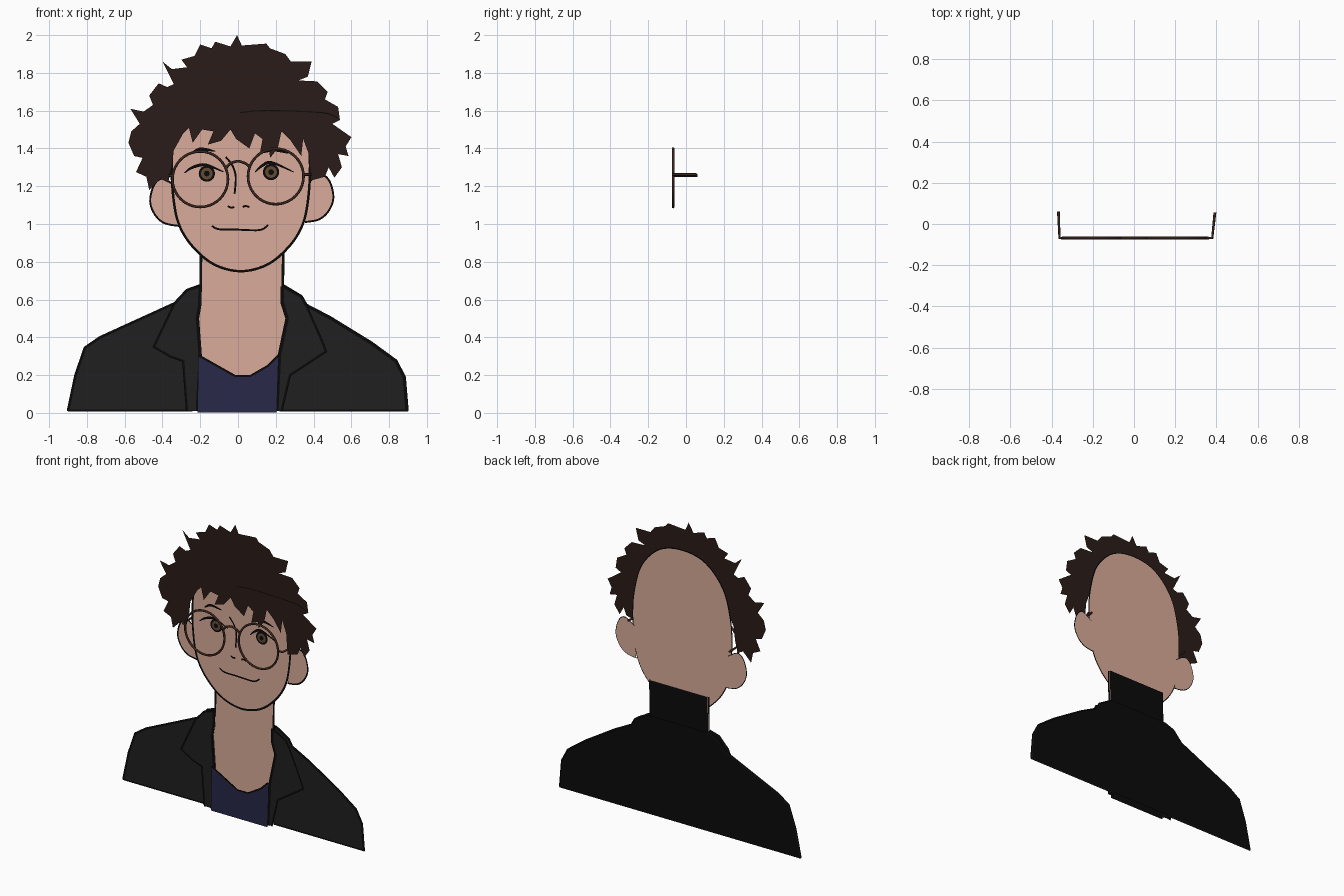
import bpy, bmesh, math
from mathutils import Vector

if "Cube" in bpy.data.objects:
    bpy.data.objects.remove(bpy.data.objects["Cube"])


def mat(name, r, g, b):
    m = bpy.data.materials.new(name)
    m.diffuse_color = (r, g, b, 1)
    m.use_nodes = True
    m.node_tree.nodes["Principled BSDF"].inputs["Base Color"].default_value = m.diffuse_color
    return m


SKIN = mat("skin", .70, .41, .32)
HAIR = mat("hair", .023, .012, .009)
INK = mat("ink", .003, .003, .003)
CLOTH = mat("cloth", .014, .014, .014)
NAVY = mat("navy", .021, .021, .065)
FRAME = mat("frame", .045, .02, .014)
IRIS = mat("iris", .13, .07, .03)


def finish(bm, name, m):
    me = bpy.data.meshes.new(name)
    bm.to_mesh(me)
    bm.free()
    me.materials.append(m)
    ob = bpy.data.objects.new(name, me)
    bpy.context.collection.objects.link(ob)
    return ob


def smooth(pts, closed=False, n=5):
    """Catmull-Rom curve through the points."""
    k = len(pts)
    at = (lambda i: Vector(pts[i % k])) if closed else (lambda i: Vector(pts[max(0, min(k - 1, i))]))
    out = []
    for i in range(k if closed else k - 1):
        a, b, c, d = at(i - 1), at(i), at(i + 1), at(i + 2)
        for j in range(n):
            t = j / n
            out.append(.5 * (2 * b + (c - a) * t + (2 * a - 5 * b + 4 * c - d) * t * t
                             + (3 * b - a - 3 * c + d) * t ** 3))
    if not closed:
        out.append(Vector(pts[-1]))
    return out


def sheet(name, pts, y, m):
    """Flat filled shape facing the front."""
    bm = bmesh.new()
    f = bm.faces.new([bm.verts.new((p[0], y, p[1])) for p in pts])
    f.normal_update()
    if f.normal.y > 0:
        f.normal_flip()
    bmesh.ops.triangulate(bm, faces=[f], ngon_method='EAR_CLIP')
    return finish(bm, name, m)


def ribbon(name, pts, y, w=.012, closed=False, m=INK, taper=False):
    """Flat ink line of width w along the points."""
    P = [Vector(p) for p in pts]
    k = len(P)
    bm = bmesh.new()
    rows = []
    for i, p in enumerate(P):
        a = P[i - 1] if closed or i else p
        b = P[(i + 1) % k] if closed or i < k - 1 else p
        d1 = (p - a).normalized() if (p - a).length else (b - p).normalized()
        d2 = (b - p).normalized() if (b - p).length else d1
        d = (d1 + d2).normalized()
        h = w / 2 / max(.6, d.dot(d1))
        if taper:
            h *= .25 + .75 * math.sin(math.pi * i / (k - 1))
        q = Vector((-d.y, d.x)) * h
        rows.append([bm.verts.new((v.x, y, v.y)) for v in (p + q, p - q)])
    for i in range(k if closed else k - 1):
        a, b = rows[i], rows[(i + 1) % k]
        bm.faces.new((a[0], b[0], b[1], a[1]))
    return finish(bm, name, m)


def circle(cx, cz, r, n=24):
    return [(cx + r * math.cos(2 * math.pi * i / n), cz + r * math.sin(2 * math.pi * i / n)) for i in range(n)]


def wire(name, pts, r, closed=False):
    """Round wire along 3D points."""
    cu = bpy.data.curves.new(name, 'CURVE')
    cu.dimensions = '3D'
    cu.bevel_depth, cu.bevel_resolution, cu.use_fill_caps = r, 2, True
    s = cu.splines.new('POLY')
    s.points.add(len(pts) - 1)
    for q, p in zip(s.points, pts):
        q.co = (*p, 1)
    s.use_cyclic_u = closed
    cu.materials.append(FRAME)
    ob = bpy.data.objects.new(name, cu)
    bpy.context.collection.objects.link(ob)


# Jacket: black backing, two grey halves and their ink edges
left = [(-.90, .01), (-.86, .20), (-.81, .345), (-.73, .40), (-.335, .58), (-.27, .65), (-.20, .675)]
right = [(.235, .675), (.335, .615), (.36, .57), (.485, .505), (.705, .37), (.835, .275), (.88, .19), (.895, .01)]
sheet("jacket_back", left + right, .07, INK)
sheet("jacket_left", left + [(-.20, .30), (-.22, .01)], .066, CLOTH)
sheet("jacket_right", right + [(.21, .01), (.22, .30)], .066, CLOTH)
ribbon("jacket_left_edge", left, .062, .014)
ribbon("jacket_right_edge", right, .062, .018)
ribbon("jacket_left_hem", [(-.90, .012), (-.24, .012)], .062, .010)
ribbon("jacket_right_hem", [(.22, .012), (.90, .012)], .062, .010)

# Lapels
in_l = [(-.20, .67), (-.203, .57), (-.215, .50), (-.20, .30), (-.215, .01)]
out_l = [(-.335, .58), (-.445, .35), (-.36, .30), (-.29, .275), (-.27, .01)]
in_r = [(.235, .67), (.235, .58), (.26, .50), (.22, .31), (.205, .01)]
out_r = [(.36, .57), (.44, .39), (.465, .325), (.275, .20), (.23, .01)]
for side, inn, out, top in (("left", in_l, out_l, (-.27, .65)), ("right", in_r, out_r, (.335, .615))):
    shape = inn[::-1] + [top] + out
    sheet("lapel_back_" + side, shape, .037, INK)
    sheet("lapel_" + side, shape, .034, CLOTH)
    ribbon("lapel_inner_edge_" + side, inn, .028, .018)
    ribbon("lapel_outer_edge_" + side, out, .030, .012)
    ribbon("lapel_top_edge_" + side, [inn[0], top, out[0]], .030, .014)

# Neck
neck = [(-.195, .90)] + in_l[:4] + [(-.19, .12), (.19, .12)] + in_r[3::-1] + [(.24, .90)]
sheet("neck_back", neck, .05, INK)
sheet("neck", neck, .045, SKIN)
ribbon("neck_line_left", [(-.195, .90), (-.198, .66)], .040, .014)
ribbon("neck_line_right", [(.24, .90), (.237, .66)], .040, .014)

# Shirt
neckline = [(-.21, .305), (-.015, .195), (.065, .195), (.16, .25), (.215, .305)]
shirt = [(-.215, .002)] + neckline + [(.205, .002)]
sheet("shirt_back", shirt, .022, INK)
sheet("shirt", shirt, .018, NAVY)
ribbon("shirt_neckline", neckline, .014, .011)

# Ears, mirrored about the face centre line
ear = smooth([(-.33, 1.20), (-.40, 1.24), (-.445, 1.205), (-.465, 1.12), (-.44, 1.05), (-.39, 1.005), (-.315, .99)])
for side, pts in (("left", ear), ("right", [(.04 - p.x, p.y + .02) for p in ear])):
    sheet("ear_" + side, pts, .024, SKIN)
    ribbon("ear_line_" + side, pts, .022, .010)

# Head
half = [(.14, .785), (.25, .875), (.32, .98), (.352, 1.10), (.366, 1.28), (.355, 1.45), (.30, 1.64), (.17, 1.78)]
head = smooth([(.015, .75)] + [(.015 + x, z) for x, z in half] + [(.015, 1.82)]
              + [(.015 - x, z) for x, z in half[::-1]], True)
sheet("head", head, .018, SKIN)
ribbon("head_outline", head, .016, .013, True)

# Eyes, lids and brows
for side, x, z in (("left", -.165, 1.267), ("right", .175, 1.275)):
    sheet("eye_rim_" + side, circle(x, z, .043), .004, INK)
    sheet("iris_" + side, circle(x, z, .031), .002, IRIS)
    sheet("pupil_" + side, circle(x, z, .015), 0, INK)
for name, pts in (
        ("lid_left", [(-.285, 1.27), (-.24, 1.30), (-.17, 1.313), (-.075, 1.275)]),
        ("lid_right", [(.09, 1.275), (.13, 1.31), (.18, 1.325), (.295, 1.275)]),
        ("brow_left", [(-.25, 1.37), (-.20, 1.397), (-.12, 1.385)]),
        ("brow_right", [(.12, 1.375), (.19, 1.392), (.265, 1.375)])):
    ribbon(name, smooth(pts), -.002, .016, taper=True)

# Nose and mouth
for name, pts in (
        ("nose_line", [(-.065, 1.355), (-.03, 1.31), (-.012, 1.25), (-.018, 1.16)]),
        ("nostril_left", [(-.055, 1.095), (-.035, 1.086), (-.02, 1.09)]),
        ("nostril_right", [(.025, 1.09), (.04, 1.095), (.06, 1.09)]),
        ("mouth", [(-.138, .99), (-.10, .972), (0, .97), (.115, .968), (.16, .995)])):
    ribbon(name, smooth(pts), 0, .010)

# Hair: spiky silhouette, clockwise from the left temple, then the fringe
hair_outer = [(-.37, 1.22), (-.41, 1.24), (-.47, 1.18), (-.485, 1.25), (-.54, 1.275), (-.505, 1.35), (-.55, 1.36),
              (-.58, 1.43), (-.565, 1.49), (-.52, 1.53), (-.57, 1.61), (-.50, 1.595), (-.45, 1.63), (-.47, 1.68),
              (-.42, 1.745), (-.375, 1.725), (-.34, 1.74), (-.40, 1.86), (-.35, 1.82), (-.27, 1.83), (-.30, 1.87),
              (-.23, 1.89), (-.20, 1.95), (-.14, 1.93), (-.12, 1.965), (-.04, 1.94), (-.005, 2.0), (.02, 1.945),
              (.15, 1.955), (.17, 1.93), (.25, 1.90), (.28, 1.86), (.39, 1.86), (.37, 1.78), (.32, 1.76),
              (.42, 1.755), (.475, 1.70), (.46, 1.66), (.53, 1.62), (.54, 1.55), (.50, 1.53), (.60, 1.46),
              (.57, 1.41), (.585, 1.36), (.53, 1.37), (.55, 1.30), (.51, 1.245), (.48, 1.30), (.46, 1.25), (.385, 1.23)]
fringe = [(.375, 1.37), (.345, 1.45), (.335, 1.36), (.28, 1.44), (.23, 1.49), (.21, 1.40), (.17, 1.35), (.165, 1.39),
          (.115, 1.37), (.13, 1.45), (.09, 1.48), (.06, 1.40), (-.01, 1.45), (-.04, 1.50), (-.09, 1.44), (-.16, 1.42),
          (-.13, 1.49), (-.19, 1.50), (-.24, 1.43), (-.26, 1.51), (-.29, 1.48), (-.34, 1.39), (-.35, 1.30)]
sheet("hair", hair_outer + fringe, -.022, HAIR)
ribbon("hair_strand", smooth([(.01, 1.59), (.15, 1.60), (.44, 1.59), (.53, 1.56)]), -.026, .006)

# Glasses
Y, R = -.068, .007
for side, x, z in (("left", -.20, 1.237), ("right", .20, 1.252)):
    wire("lens_rim_" + side, [(px, Y, pz) for px, pz in circle(x, z, .147, 40)], R, True)
arc = smooth([(-.065, 1.295), (-.04, 1.32), (0, 1.332), (.04, 1.32), (.065, 1.30)])
wire("bridge", [(p.x, Y, p.y) for p in arc], R)
wire("temple_arm_left", [(-.345, Y, 1.255), (-.362, Y, 1.257), (-.367, .06, 1.257)], R)
wire("temple_arm_right", [(.345, Y, 1.262), (.38, Y, 1.262), (.393, .056, 1.262)], R)
